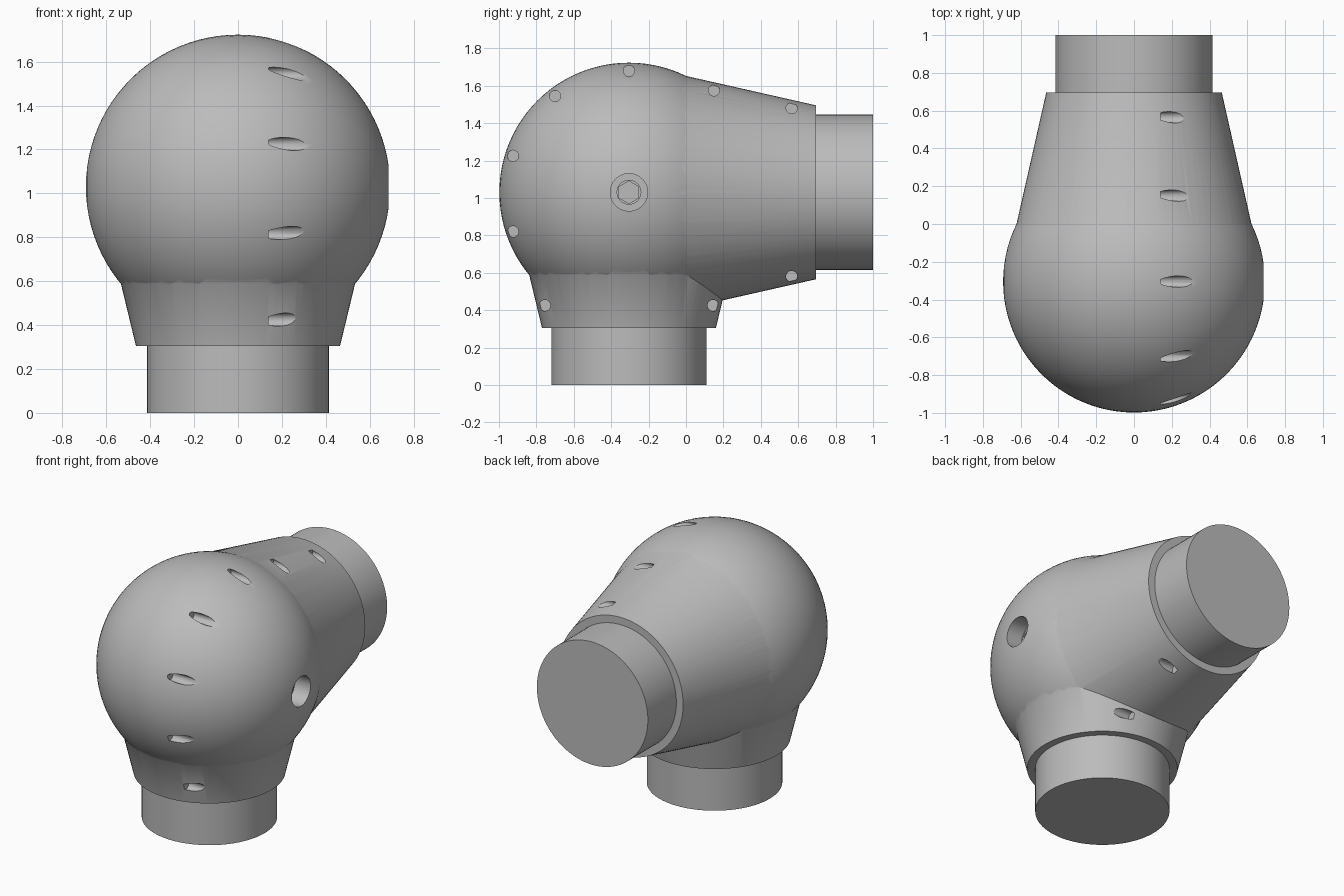
import bpy
import math
from mathutils import Vector

if "Cube" in bpy.data.objects:
    bpy.data.objects.remove(bpy.data.objects["Cube"], do_unlink=True)

CENTRE = Vector((0, -0.305, 1.03))
DOWN, BACK, LEFT = Vector((0, 0, -1)), Vector((0, 1, 0)), Vector((1, 0, 0))

grey = bpy.data.materials.new("plain grey")
grey.use_nodes = True
colour = (0.5, 0.5, 0.5, 1)
grey.diffuse_color = colour
grey.node_tree.nodes["Principled BSDF"].inputs["Base Color"].default_value = colour


def frustum(name, start, direction, length, r1, r2, sides=96):
    """Round or polygonal solid running from start along direction."""
    bpy.ops.mesh.primitive_cone_add(
        vertices=sides, radius1=r1, radius2=r2, depth=length,
        location=start + direction * length / 2,
        rotation=direction.to_track_quat("Z", "Y").to_euler())
    obj = bpy.context.object
    obj.name = name
    obj.data.materials.append(grey)
    return obj


def combine(target, other, operation):
    """Apply a boolean and discard the operand."""
    mod = target.modifiers.new("combine", "BOOLEAN")
    mod.operation, mod.solver, mod.object = operation, "EXACT", other
    bpy.context.view_layer.objects.active = target
    bpy.ops.object.modifier_apply(modifier=mod.name)
    bpy.data.objects.remove(other, do_unlink=True)


def smooth(obj):
    bpy.ops.object.select_all(action="DESELECT")
    obj.select_set(True)
    bpy.context.view_layer.objects.active = obj
    bpy.ops.object.shade_smooth_by_angle(angle=math.radians(30))


# Elbow housing: ball with two tapering collars
bpy.ops.mesh.primitive_uv_sphere_add(
    segments=96, ring_count=48, radius=0.693, location=CENTRE,
    rotation=(0, math.pi / 2, 0))
housing = bpy.context.object
housing.name = "elbow_housing"
housing.data.materials.append(grey)
combine(housing, frustum("collar", CENTRE, DOWN, 0.725, 0.64, 0.465), "UNION")
combine(housing, frustum("collar", CENTRE + BACK * 0.15, BACK, 0.85, 0.657, 0.465), "UNION")

# Scooped fastener slots around the left half, as (y, z)
slots = [(-0.305, 1.68), (-0.70, 1.545), (-0.925, 1.225), (-0.925, 0.82),
         (-0.755, 0.425), (0.145, 0.425), (0.565, 0.58), (0.565, 1.48),
         (0.15, 1.575)]
for y, z in slots:
    combine(housing, frustum("slot", Vector((0.14, y, z)), LEFT, 0.6, 0.03, 0.03, 24),
            "DIFFERENCE")

# Counterbore on the left cheek
combine(housing, frustum("bore", CENTRE + LEFT * 0.57, LEFT, 0.3, 0.1, 0.1, 48), "DIFFERENCE")
smooth(housing)

# Bolt head with a hexagonal recess inside the counterbore
bolt = frustum("bolt_head", CENTRE + LEFT * 0.55, LEFT, 0.04, 0.066, 0.066, 48)
combine(bolt, frustum("hex", CENTRE + LEFT * 0.575, LEFT, 0.05, 0.06, 0.06, 6), "DIFFERENCE")
combine(bolt, frustum("hole", CENTRE + LEFT * 0.56, LEFT, 0.05, 0.045, 0.045, 32), "DIFFERENCE")
smooth(bolt)

# Plain spigots at both outlets
for name, direction, reach in (("lower_spigot", DOWN, 1.03), ("rear_spigot", BACK, 1.305)):
    smooth(frustum(name, CENTRE + direction * 0.6, direction, reach - 0.6, 0.415, 0.415))
